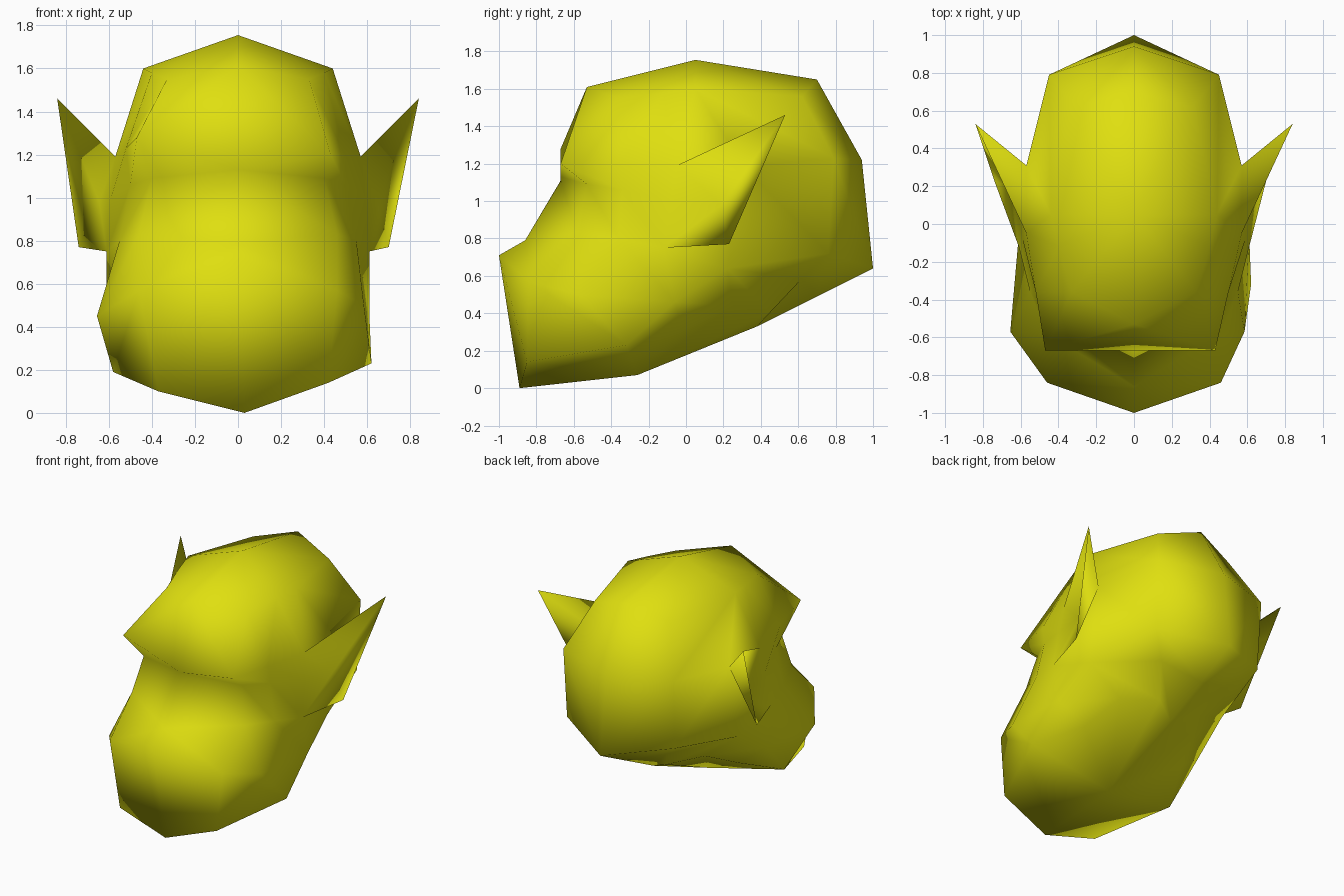
import bpy, bmesh

if "Cube" in bpy.data.objects:
    bpy.data.objects.remove(bpy.data.objects["Cube"])

skin = bpy.data.materials.new("yellow_skin")
skin.diffuse_color = (0.74, 0.74, 0.005, 1)
skin.use_nodes = True
skin.node_tree.nodes["Principled BSDF"].inputs["Base Color"].default_value = skin.diffuse_color

bm = bmesh.new()
verts = {}


def vert(p):
    """Reuse a vertex when the same point comes up again."""
    key = tuple(round(c, 3) for c in p)
    if key not in verts:
        verts[key] = bm.verts.new(key)
    return verts[key]


def face(*points):
    """Add a face, collapsing repeated points."""
    vs = list(dict.fromkeys(vert(p) for p in points))
    if len(vs) > 2:
        bm.faces.new(vs)


def strip(a, b, first, last):
    for i in range(first, last):
        face(a[i], b[i], b[i + 1], a[i + 1])


def half_head(side):
    """One half of the head; the two sides differ slightly at brow and jaw."""
    left = side < 0

    def put(points):
        return [(x if x == 0.03 else x * side, y, z) for x, y, z in points]

    # Rows run from front centre round the side to back centre
    skull = put([(0, -.53, 1.61), (.33, -.36, 1.55), (.40, -.12, 1.58),
                 (.44, .05, 1.60), (.44, .05, 1.60), (.31, .62, 1.56),
                 (0, .70, 1.65)])
    brow = put([(0, -.67, 1.13), (.47, -.67, 1.28) if left else (.43, -.67, 1.20),
                (.52, -.36, 1.23) if left else (.50, -.36, 1.19),
                (.57, -.05, 1.19), (.57, .31, 1.185), (.45, .79, 1.23),
                (0, .94, 1.22)])
    eye = put([(0, -.67, 1.11), (.40, -.53, 1.09), (.50, -.34, 1.06),
               (.59, -.08, 1.00)])
    nose = put([(0, -.86, .79), (.46, -.58, .83), (.55, -.36, .80),
                (.61, -.12, .75), (.58, .22, .64), (.44, .76, .72),
                (0, 1.0, .64)])
    muzzle = put([(0, -1.0, .71), (.46, -.84, .57),
                  (.655, -.57, .45) if left else (.585, -.57, .50),
                  (.61, -.06, .46), (.58, .22, .64), (.28, .62, .585),
                  (0, .70, .49)])
    chin = put([(.03, -.89, 0), (.37, -.85, .10) if left else (.42, -.85, .14),
                (.58, -.32, .19) if left else (.62, -.32, .23),
                (.42, -.02, .31), (.33, .25, .44), (.15, .45, .405),
                (0, .38, .33)])
    crown, throat = (0, .05, 1.755), (0, -.26, .07)

    # Skull, face, back and underside
    for i in range(6):
        face(crown, skull[i], skull[i + 1])
        face(throat, chin[i + 1], chin[i])
    strip(skull, brow, 0, 6)
    strip(brow, eye, 0, 3)
    strip(eye, nose, 0, 3)
    strip(brow, nose, 4, 6)
    strip(nose, muzzle, 0, 6)
    strip(muzzle, chin, 0, 2)
    face(muzzle[2], chin[2], muzzle[3])
    face(muzzle[3], chin[2], chin[3])
    strip(muzzle, chin, 3, 6)

    # Pointed ear growing out of the side, with a hollow in its front
    lobe_x = .74 if left else .70
    tip, lobe, hollow = put([(.84, .53, 1.46), (lobe_x, .23, .77), (.645, .19, .98)])
    top, mid, root, back, jaw = brow[3], eye[3], nose[3], brow[4], nose[4]
    for tri in ((top, hollow, tip), (top, mid, hollow), (mid, root, hollow),
                (root, lobe, hollow), (hollow, lobe, tip), (top, tip, back),
                (tip, lobe, back), (root, back, lobe), (root, jaw, back)):
        face(*tri)


half_head(-1)
half_head(1)

bmesh.ops.recalc_face_normals(bm, faces=bm.faces)
for f in bm.faces:
    f.smooth = True
me = bpy.data.meshes.new("head")
bm.to_mesh(me)
bm.free()
me.materials.append(skin)
head = bpy.data.objects.new("head", me)
bpy.context.collection.objects.link(head)
